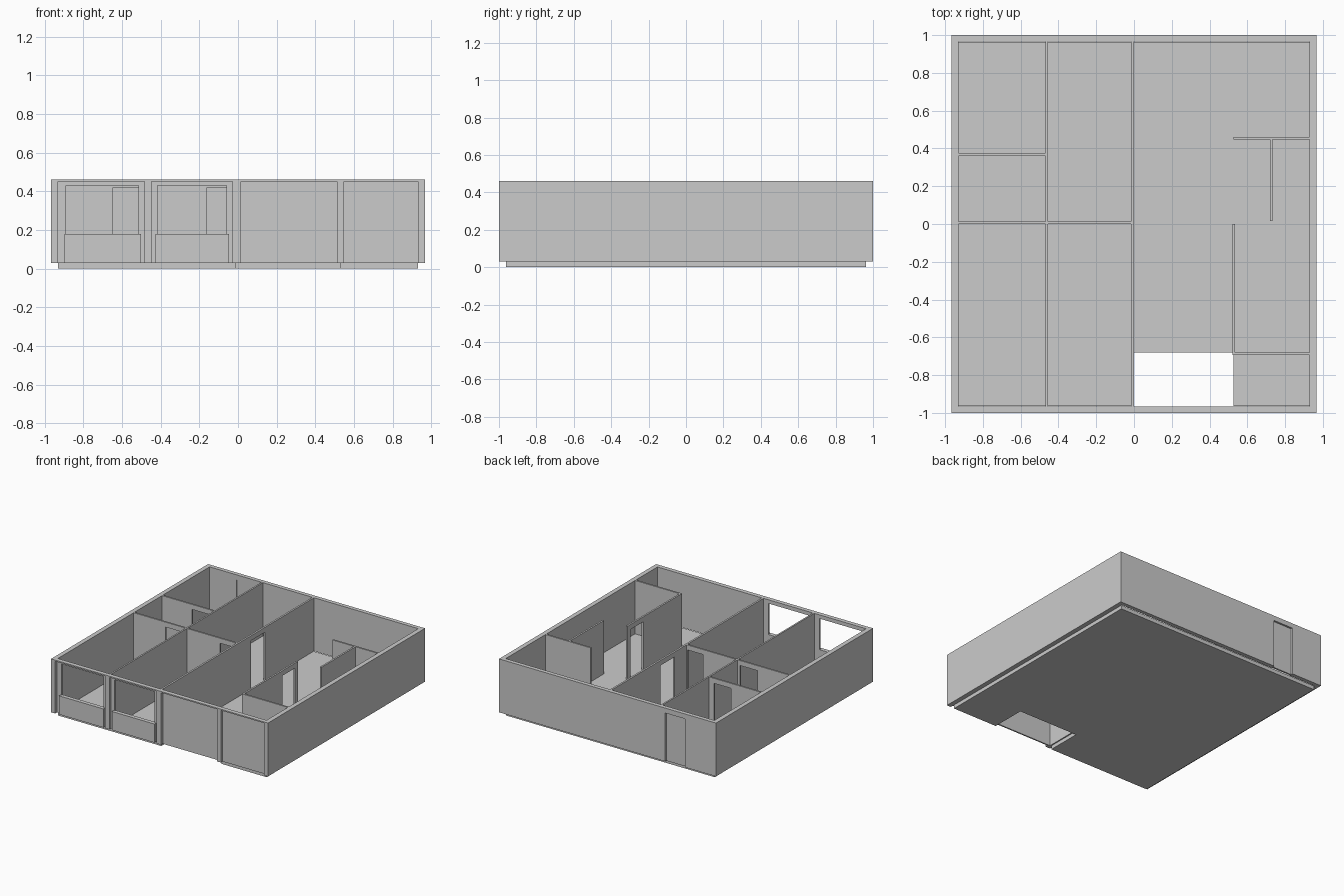
import bpy
import bmesh

cube = bpy.data.objects.get("Cube")
if cube:
    bpy.data.objects.remove(cube, do_unlink=True)

grey = bpy.data.materials.new("plaster_grey")
grey.use_nodes = True
colour = (0.6, 0.6, 0.6, 1)
grey.diffuse_color = colour
grey.node_tree.nodes["Principled BSDF"].inputs["Base Color"].default_value = colour

BASE, TOP = 0.03, 0.46          # wall foot and wall head
DOOR_TOP, BAY_TOP = 0.42, 0.45  # opening heads


def boxes(name, spans):
    """One object made of boxes, each given as (x0, x1, y0, y1, z0, z1)."""
    bm = bmesh.new()
    for x0, x1, y0, y1, z0, z1 in spans:
        verts = bmesh.ops.create_cube(bm, size=1)["verts"]
        for v in verts:
            v.co.x = x1 if v.co.x > 0 else x0
            v.co.y = y1 if v.co.y > 0 else y0
            v.co.z = z1 if v.co.z > 0 else z0
    mesh = bpy.data.meshes.new(name)
    bm.to_mesh(mesh)
    bm.free()
    mesh.materials.append(grey)
    obj = bpy.data.objects.new(name, mesh)
    bpy.context.collection.objects.link(obj)
    return obj


def wall(name, axis, start, end, near, far, holes=()):
    """A wall along x or y with rectangular holes (start, end, sill, head)."""
    pieces, at = [], start
    for h0, h1, sill, head in holes:
        pieces.append((at, h0, BASE, TOP))
        pieces.append((h0, h1, head, TOP))
        if sill > BASE:
            pieces.append((h0, h1, BASE, sill))
        at = h1
    pieces.append((at, end, BASE, TOP))
    spans = []
    for a, b, z0, z1 in pieces:
        if b - a > 0.001:
            spans.append((a, b, near, far, z0, z1) if axis == "x"
                         else (near, far, a, b, z0, z1))
    return boxes(name, spans)


def door(a, b):
    return (a, b, BASE, DOOR_TOP)


# Floor slab with the open corner behind the third bay
boxes("floor_slab", [
    (-0.93, -0.01, -0.963, 0.963, 0, BASE),
    (-0.01, 0.527, -0.68, 0.963, 0, BASE),
    (0.527, 0.93, -0.963, 0.963, 0, BASE)])

# Outer walls
boxes("right_outer_wall", [(-0.967, -0.93, -1, 1, BASE, TOP)])
boxes("left_outer_wall", [(0.93, 0.967, -1, 1, BASE, TOP)])
wall("back_outer_wall", "x", -0.93, 0.93, 0.967, 1, [door(-0.69, -0.515)])
boxes("back_door", [(-0.69, -0.515, 0.972, 0.985, BASE, DOOR_TOP)])

# Front wall with four bays
bays = [(-0.935, -0.484), (-0.447, -0.028), (0.015, 0.513), (0.547, 0.93)]
wall("front_outer_wall", "x", -0.967, 0.967, -1, -0.965,
     [(a, b, BASE, BAY_TOP) for a, b in bays])

# Window bays: recessed surround, open window and a proud sill panel
windows = [(-0.888, -0.515), (-0.417, -0.06)]
for side, (a, b), (w0, w1) in zip(("outer", "inner"), bays, windows):
    surround = [(a, w0, BASE, BAY_TOP), (w1, b, BASE, BAY_TOP),
                (w0, w1, 0.43, BAY_TOP), (w0, w1, BASE, 0.18)]
    boxes(side + "_window_surround",
          [(p, q, -0.977, -0.965, z0, z1) for p, q, z0, z1 in surround])
    boxes(side + "_window_sill_panel",
          [(w0 - 0.01, w1 + 0.013, -0.997, -0.977, BASE, 0.18)])

# Solid doors closing the other two bays
for name, (a, b) in zip(("garage_door", "entrance_door"), bays[2:]):
    boxes(name, [(a, b, -0.978, -0.967, BASE, BAY_TOP)])

# Partitions running front to back
wall("bedroom_long_wall", "y", -0.965, 0.967, -0.468, -0.455)
wall("hall_long_wall", "y", -0.965, 0.967, -0.015, 0, [door(0.165, 0.345)])
wall("hall_side_wall", "y", -0.68, 0, 0.521, 0.535, [door(-0.2, -0.04)])
wall("closet_wall", "y", 0.015, 0.447, 0.72, 0.734)

# Partitions running left to right
wall("outer_bedroom_wall", "x", -0.93, -0.468, 0, 0.014, [door(-0.645, -0.49)])
wall("inner_bedroom_wall", "x", -0.455, -0.015, 0, 0.014, [door(-0.16, -0.022)])
wall("bathroom_wall", "x", -0.93, -0.468, 0.361, 0.375, [door(-0.665, -0.513)])
wall("store_wall", "x", 0.521, 0.93, -0.694, -0.68)
wall("kitchen_wall", "x", 0.528, 0.93, 0.447, 0.461)
